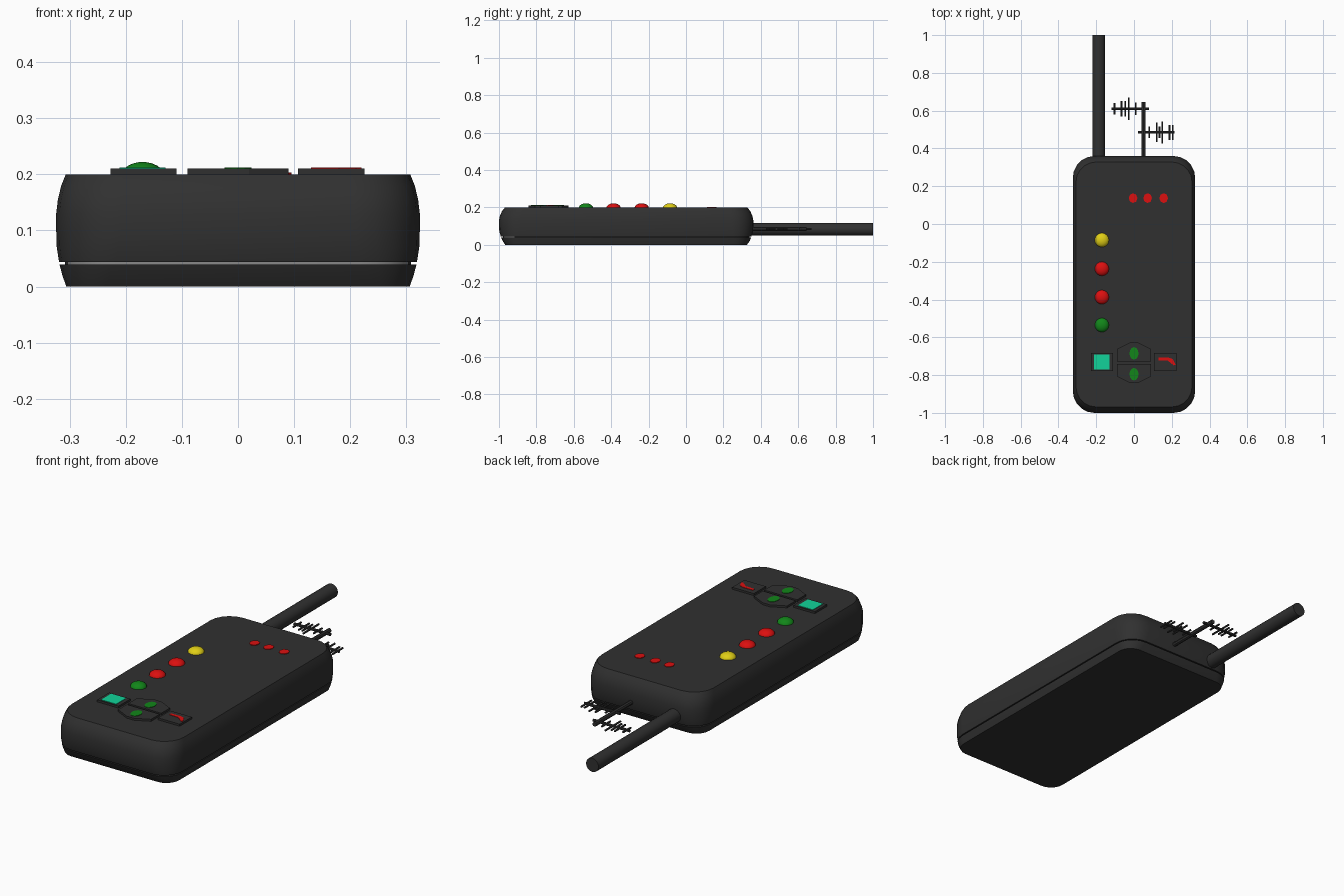
import bpy, bmesh, math
from mathutils import Matrix

if "Cube" in bpy.data.objects:
    bpy.data.objects.remove(bpy.data.objects["Cube"])


def material(name, rgb):
    m = bpy.data.materials.new(name)
    m.diffuse_color = (*rgb, 1)
    m.use_nodes = True
    m.node_tree.nodes["Principled BSDF"].inputs["Base Color"].default_value = m.diffuse_color
    return m


BLACK = material("charcoal plastic", (0.03, 0.03, 0.03))
GREY = material("seam grey", (0.25, 0.25, 0.25))
RED = material("red", (0.72, 0.005, 0.005))
GREEN = material("green", (0.006, 0.24, 0.01))
YELLOW = material("yellow", (0.75, 0.62, 0.008))
TEAL = material("teal", (0.006, 0.65, 0.32))


def finish(name, bm, *mats, smooth=True):
    bmesh.ops.recalc_face_normals(bm, faces=bm.faces)
    me = bpy.data.meshes.new(name)
    bm.to_mesh(me)
    bm.free()
    for m in mats:
        me.materials.append(m)
    if smooth:
        me.shade_smooth()
        me.set_sharp_from_angle(angle=math.radians(35))
    ob = bpy.data.objects.new(name, me)
    bpy.context.collection.objects.link(ob)
    return ob


def loft(bm, rings):
    rows = [[bm.verts.new(p) for p in ring] for ring in rings]
    n = len(rows[0])
    bands = []
    for a, b in zip(rows, rows[1:]):
        bands.append([bm.faces.new((a[i], a[(i + 1) % n], b[(i + 1) % n], b[i])) for i in range(n)])
    bm.faces.new(rows[0][::-1])
    bm.faces.new(rows[-1])
    return bands


def plate(name, pts, z0, z1, mat):
    bm = bmesh.new()
    loft(bm, [[(x, y, z) for x, y in pts] for z in (z0, z1)])
    return finish(name, bm, mat, smooth=False)


def rect(x0, x1, y0, y1):
    return [(x0, y0), (x1, y0), (x1, y1), (x0, y1)]


def oval(x, y, rx, ry, n=12):
    return [(x + rx * math.cos(math.tau * i / n), y + ry * math.sin(math.tau * i / n)) for i in range(n)]


def rod(bm, axis, c, length, r, n=8):
    rot = Matrix.Rotation(math.pi / 2, 4, 'Y' if axis == 'x' else 'X')
    bmesh.ops.create_cone(bm, cap_ends=True, segments=n, radius1=r, radius2=r, depth=length,
                          matrix=Matrix.Translation(c) @ rot)


# Body shell: stacked rounded rectangles with a fine seam near the base
def outline(z, ix, iy, r, seg=5):
    hx, hy, cy = 0.324 - ix, 0.68 - iy, -0.32
    pts = []
    for q, (sx, sy) in enumerate([(1, 1), (-1, 1), (-1, -1), (1, -1)]):
        for k in range(seg + 1):
            a = math.pi / 2 * (q + k / seg)
            pts.append((sx * (hx - r) + r * math.cos(a), cy + sy * (hy - r) + r * math.sin(a), z))
    return pts


bm = bmesh.new()
bands = loft(bm, [outline(*p) for p in [
    (0.0, 0.018, 0.034, 0.07), (0.02, 0.011, 0.02, 0.085), (0.039, 0.006, 0.011, 0.095),
    (0.039, 0.016, 0.021, 0.09), (0.044, 0.016, 0.021, 0.09), (0.044, 0.005, 0.01, 0.1),
    (0.07, 0.001, 0.002, 0.11), (0.1, 0, 0, 0.115), (0.13, 0, 0, 0.115),
    (0.155, 0.003, 0.005, 0.115), (0.18, 0.009, 0.016, 0.11), (0.2, 0.017, 0.032, 0.105)]])
bm.normal_update()
for f in bands[3]:
    if f.normal.y < -0.3:
        f.material_index = 1
finish("body_shell", bm, BLACK, GREY)

# Main antenna
bm = bmesh.new()
rod(bm, 'y', (-0.187, 0.65, 0.083), 0.7, 0.034, 20)
finish("main_antenna", bm, BLACK)

# Small comb antenna: stem, two booms and crossing elements
Z = 0.085
bm = bmesh.new()
rod(bm, 'y', (0.05, 0.48, Z), 0.33, 0.011)
rod(bm, 'x', (-0.02, 0.61, Z), 0.2, 0.007)
rod(bm, 'x', (0.118, 0.485, Z), 0.195, 0.007)
for y, elements in [
    (0.61, [(-0.103, 0.03), (-0.066, 0.042), (-0.047, 0.04), (-0.027, 0.06), (0.01, 0.033)]),
    (0.485, [(0.08, 0.03), (0.12, 0.052), (0.135, 0.03), (0.15, 0.058), (0.188, 0.04), (0.206, 0.04)]),
]:
    for x, half in elements:
        rod(bm, 'y', (x, y, Z), 2 * half, 0.005, 6)
finish("comb_antenna", bm, BLACK)

# Indicator lights
for i, x in enumerate((-0.005, 0.072, 0.157)):
    plate(f"indicator_light_{i + 1}", oval(x, 0.137, 0.023, 0.026, 8), 0.198, 0.203, RED)

# Row of domed buttons
for name, y, mat in [("yellow", -0.085, YELLOW), ("red_upper", -0.237, RED),
                     ("red_lower", -0.387, RED), ("green", -0.535, GREEN)]:
    bm = bmesh.new()
    rings = []
    for k in range(6):
        a = math.radians(k * 16)
        rings.append([(px, py, 0.198 + 0.024 * math.sin(a))
                      for px, py in oval(-0.17, y, 0.038 * math.cos(a), 0.038 * math.cos(a), 16)])
    loft(bm, rings)
    finish(f"dome_button_{name}", bm, mat)

# Key pad: side keys and two pointed middle keys
plate("left_key", rect(-0.227, -0.11, -0.777, -0.683), 0.195, 0.21, BLACK)
plate("right_key", rect(0.107, 0.225, -0.777, -0.683), 0.195, 0.21, BLACK)
for name, s in (("up", 1), ("down", -1)):
    pts = [(-0.09, 0.006), (0.09, 0.006), (0.09, 0.073), (0.02, 0.108), (-0.02, 0.108), (-0.09, 0.073)]
    plate(f"{name}_key", [(x, -0.735 + s * y) for x, y in pts], 0.195, 0.21, BLACK)
    plate(f"{name}_key_mark", oval(0, -0.74 + s * 0.055, 0.024, 0.033), 0.209, 0.212, GREEN)

# Key marks
plate("left_key_mark", rect(-0.211, -0.129, -0.769, -0.691), 0.209, 0.212, TEAL)
plate("right_key_mark", [(0.13, -0.722), (0.18, -0.724), (0.21, -0.748), (0.22, -0.745),
                         (0.205, -0.715), (0.185, -0.708), (0.13, -0.708)], 0.209, 0.212, RED)
